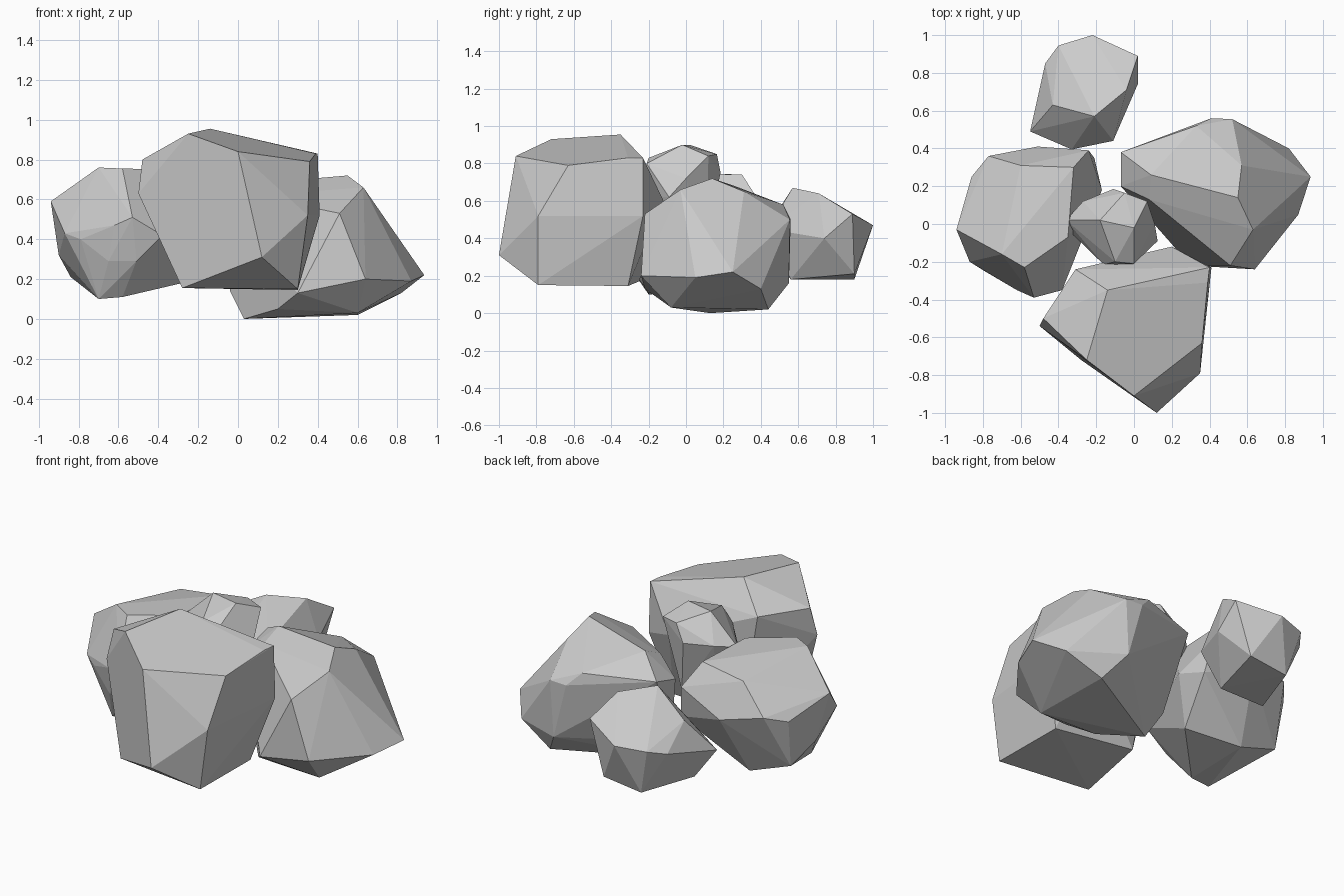
import bpy, bmesh, math


def boulder(name, corners):
    """Flat-faced boulder: convex hull around its corner points."""
    bm = bmesh.new()
    for c in corners:
        bm.verts.new(c)
    hull = bmesh.ops.convex_hull(bm, input=bm.verts)
    loose = {v for v in hull["geom_interior"] + hull["geom_unused"]
             if isinstance(v, bmesh.types.BMVert) and not v.link_faces}
    bmesh.ops.delete(bm, geom=list(loose), context='VERTS')
    bmesh.ops.dissolve_limit(bm, angle_limit=math.radians(3),
                             verts=bm.verts, edges=bm.edges)
    bmesh.ops.recalc_face_normals(bm, faces=bm.faces)
    mesh = bpy.data.meshes.new(name)
    bm.to_mesh(mesh)
    bm.free()
    bpy.context.collection.objects.link(bpy.data.objects.new(name, mesh))


# large front boulder
boulder("front_boulder", [
    (-.25, -.72, .93), (-.14, -.35, .955), (0, -.91, .84), (.12, -1.0, .31),
    (.36, -.63, .79), (.39, -.31, .83), (.40, -.23, .83), (.41, -.23, .52),
    (.35, -.79, .52), (.30, -.79, .15), (.30, -.31, .145), (-.28, -.72, .155),
    (-.50, -.54, .63), (-.48, -.50, .80), (-.31, -.24, .80), (.20, -.12, .60),
    (-.20, -.25, .17)])

# right boulder with a low pointed foot
boulder("right_boulder", [
    (.935, .25, .22), (.87, .05, .19), (.64, -.24, .20), (.82, .40, .13),
    (.60, .44, .02), (.60, -.08, .03), (.30, -.22, .13), (.03, .13, 0),
    (.20, -.09, .05), (.57, .31, .65), (.55, .14, .72), (.63, -.03, .66),
    (.51, -.22, .53), (.09, .26, .68), (.08, .13, .62), (.33, .52, .58),
    (.41, .56, .50), (.52, .555, .50), (.50, .55, .16), (-.07, .38, .58),
    (-.07, .20, .53), (-.04, .20, .14)])

# left boulder
boulder("left_boulder", [
    (-.94, -.03, .59), (-.70, -.16, .76), (-.58, -.23, .755), (-.60, .31, .70),
    (-.32, .30, .74), (-.35, -.07, .75), (-.77, .36, .54), (-.86, .25, .50),
    (-.62, -.35, .47), (-.53, -.39, .51), (-.87, -.20, .43), (-.79, -.25, .40),
    (-.65, -.30, .29), (-.51, -.33, .29), (-.38, -.35, .42), (-.90, .05, .32),
    (-.84, .20, .21), (-.70, -.20, .10), (-.58, -.20, .11), (-.58, .22, .12),
    (-.28, .10, .18), (-.51, .41, .48), (-.24, .39, .60), (-.21, .35, .40),
    (-.17, .18, .45)])

# small stone perched in the middle
boulder("middle_stone", [
    (-.36, .02, .73), (-.27, .12, .75), (-.11, .185, .75), (.07, .12, .84),
    (.11, 0, .72), (.125, -.09, .62), (0, -.21, .80), (-.07, -.225, .62),
    (-.16, -.215, .74), (-.34, -.04, .65), (-.18, .02, .90), (0, -.02, .90),
    (-.05, .165, .85), (-.10, -.20, .83), (-.22, .02, .42), (-.05, .11, .42),
    (.02, -.10, .40), (-.14, -.13, .40)])

# small stone at the back
boulder("back_stone", [
    (-.22, 1.0, .47), (-.40, .945, .46), (-.47, .85, .43), (-.55, .49, .34),
    (-.33, .395, .40), (-.11, .44, .45), (.02, .74, .40), (.02, .89, .53),
    (-.43, .63, .54), (-.21, .57, .67), (-.04, .71, .64), (-.45, .56, .18),
    (-.15, .56, .18), (-.33, .90, .18), (-.08, .90, .21)])
